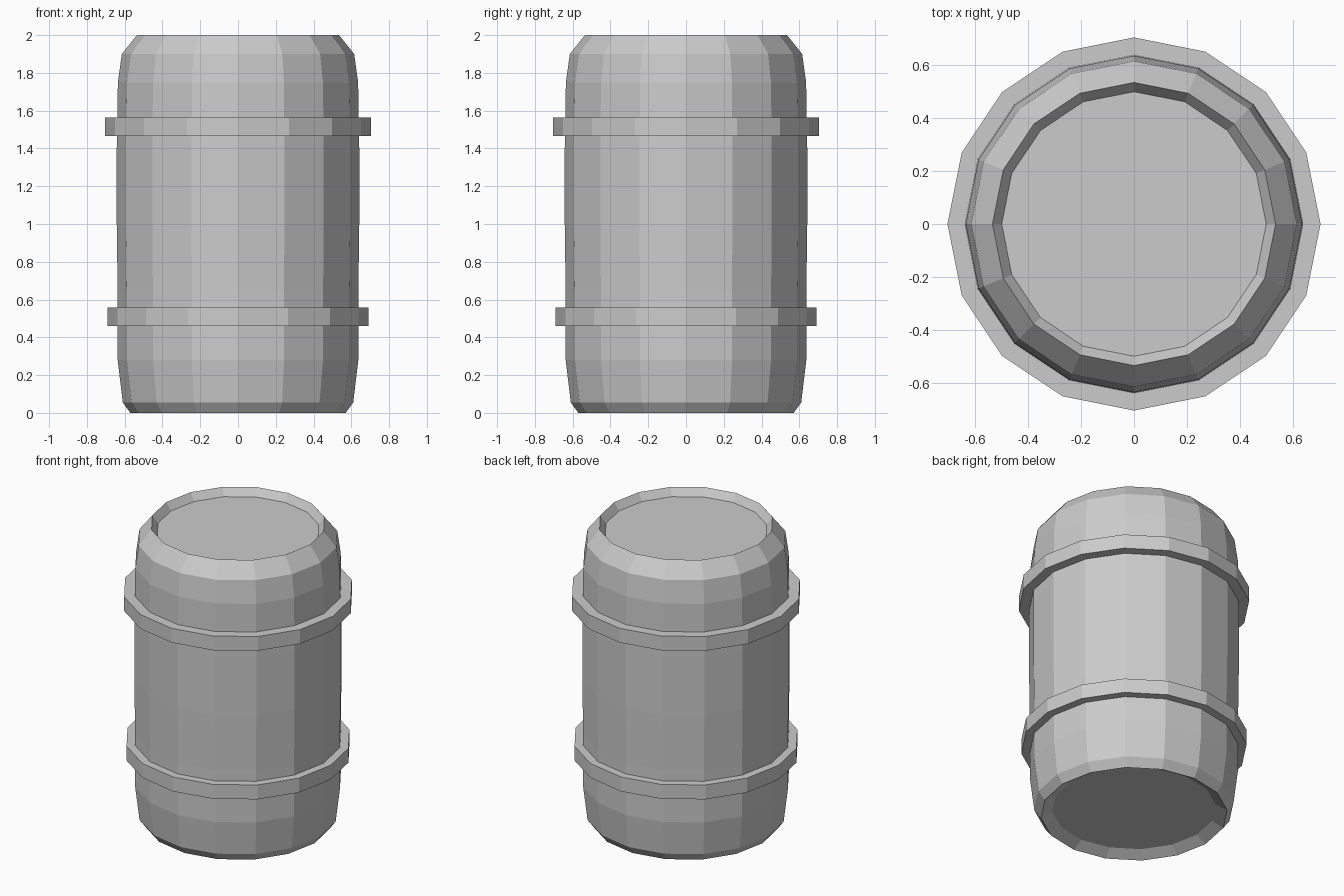
import bpy, bmesh
from math import cos, sin, tau

if "Cube" in bpy.data.objects:
    bpy.data.objects.remove(bpy.data.objects["Cube"])

SIDES = 16


def lathe(name, profile, closed=False):
    """Spin (radius, z) points round the z axis; cap the ends unless closed."""
    bm = bmesh.new()
    rings = [[bm.verts.new((r * cos(tau * i / SIDES), r * sin(tau * i / SIDES), z))
              for i in range(SIDES)] for r, z in profile]
    pairs = list(zip(rings, rings[1:]))
    if closed:
        pairs.append((rings[-1], rings[0]))
    else:
        bm.faces.new(rings[0])
        bm.faces.new(rings[-1])
    for a, b in pairs:
        for i in range(SIDES):
            j = (i + 1) % SIDES
            bm.faces.new((a[i], a[j], b[j], b[i]))
    bmesh.ops.recalc_face_normals(bm, faces=bm.faces)
    mesh = bpy.data.meshes.new(name)
    bm.to_mesh(mesh)
    bm.free()
    obj = bpy.data.objects.new(name, mesh)
    bpy.context.collection.objects.link(obj)
    return obj


# Barrel body: recessed base, rounded wall, recessed lid
lathe("barrel_body", [
    (0.50, 0.04), (0.57, 0.0), (0.61, 0.055), (0.637, 0.28), (0.637, 0.63),
    (0.642, 1.0), (0.642, 1.4), (0.636, 1.75), (0.615, 1.9), (0.535, 2.0),
    (0.50, 1.95)])

# Hoops
for name, radius, z0, z1 in (("lower_hoop", 0.69, 0.46, 0.557),
                             ("upper_hoop", 0.705, 1.467, 1.563)):
    lathe(name, [(0.62, z0), (radius, z0), (radius, z1), (0.62, z1)], closed=True)
